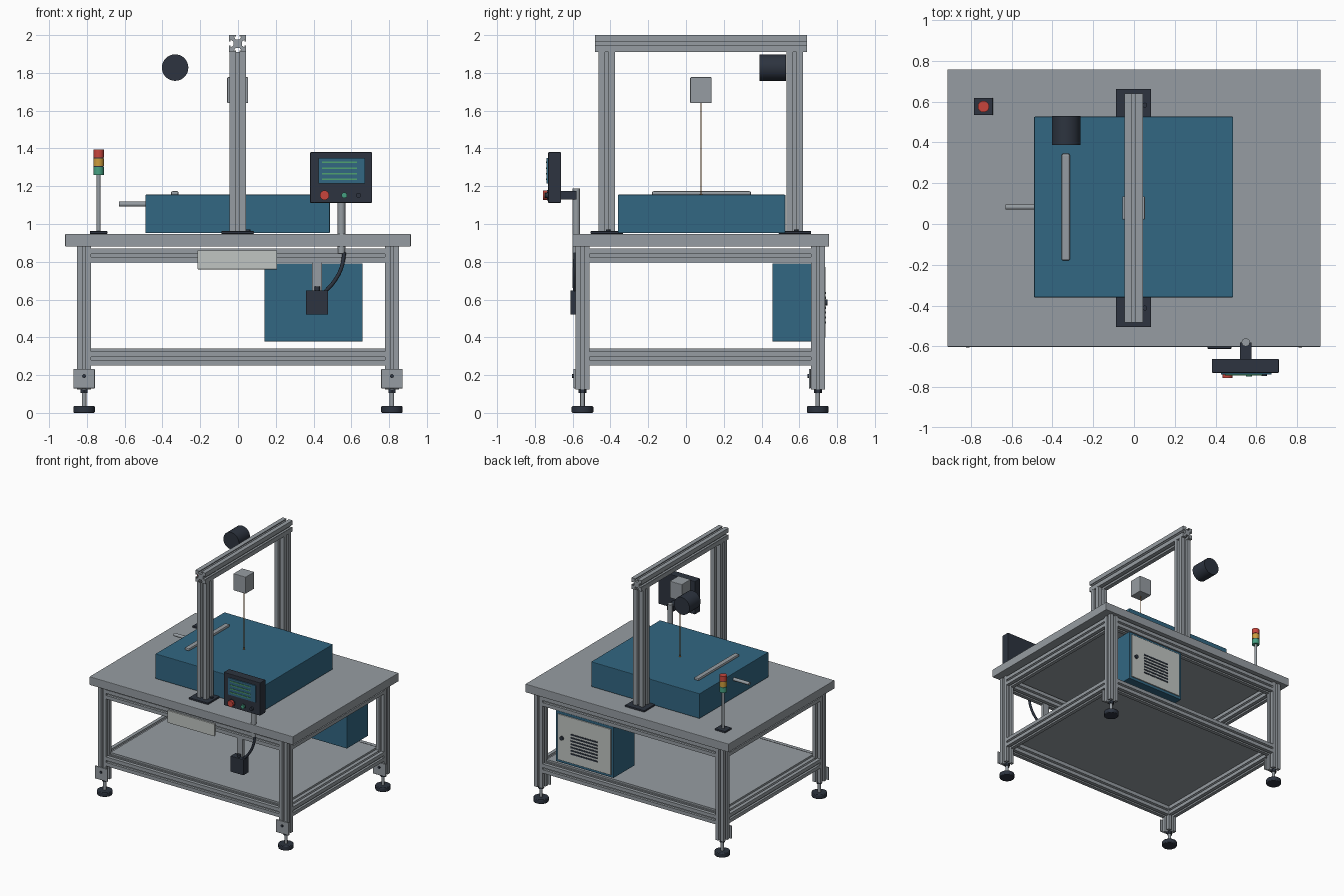
import bpy, bmesh, math
from mathutils import Vector, Matrix

if "Cube" in bpy.data.objects:
    bpy.data.objects.remove(bpy.data.objects["Cube"])

COLORS = {
    "aluminium grey": (0.305, 0.335, 0.36),
    "machine blue": (0.032, 0.135, 0.225),
    "charcoal": (0.026, 0.034, 0.050),
    "light panel": (0.53, 0.56, 0.54),
    "signal red": (0.58, 0.06, 0.045),
    "signal amber": (0.61, 0.33, 0.045),
    "signal green": (0.06, 0.35, 0.22),
    "display green": (0.08, 0.36, 0.16),
    "beam orange": (0.52, 0.19, 0.03),
}
MATS = {}
for key, rgb in COLORS.items():
    MATS[key] = bpy.data.materials.new(key)
    MATS[key].diffuse_color = (*rgb, 1)
GREY, BLUE, DARK, PANEL, RED, AMBER, GREEN, TEXT, BEAM = COLORS


def finish(name, bm, color, bevel=0, smooth=False):
    bmesh.ops.recalc_face_normals(bm, faces=bm.faces)
    me = bpy.data.meshes.new(name)
    bm.to_mesh(me)
    bm.free()
    ob = bpy.data.objects.new(name, me)
    bpy.context.collection.objects.link(ob)
    me.materials.append(MATS[color])
    if bevel:
        mod = ob.modifiers.new("bevel", 'BEVEL')
        mod.width, mod.segments = bevel, 2
    if smooth:
        bpy.ops.object.select_all(action='DESELECT')
        ob.select_set(True)
        bpy.context.view_layer.objects.active = ob
        bpy.ops.object.shade_smooth_by_angle(angle=math.radians(35))
    return ob


def box(name, lo, hi, color, bevel=0):
    """Box between two corners."""
    bm = bmesh.new()
    bmesh.ops.create_cube(bm, size=1)
    lo, hi = Vector(lo), Vector(hi)
    bmesh.ops.scale(bm, vec=hi - lo, verts=bm.verts)
    bmesh.ops.translate(bm, vec=(lo + hi) / 2, verts=bm.verts)
    return finish(name, bm, color, bevel)


def rod(name, a, b, r, color, sides=32, bevel=0):
    """Cylinder from point a to point b."""
    a, b = Vector(a), Vector(b)
    bm = bmesh.new()
    bmesh.ops.create_cone(bm, cap_ends=True, segments=sides, radius1=r, radius2=r, depth=(b - a).length)
    rot = (b - a).to_track_quat('Z', 'Y').to_matrix().to_4x4()
    bmesh.ops.transform(bm, matrix=Matrix.Translation((a + b) / 2) @ rot, verts=bm.verts)
    return finish(name, bm, color, bevel, smooth=sides > 8)


def extrusion(name, a, b, w):
    """Slotted square aluminium profile, T-slot in each side, from a to b."""
    h = w / 2
    side = [(-h, -h), (-.11 * w, -h), (-.11 * w, -.41 * w), (-.22 * w, -.41 * w),
            (-.12 * w, -.25 * w), (.12 * w, -.25 * w), (.22 * w, -.41 * w),
            (.11 * w, -.41 * w), (.11 * w, -h)]
    pts = []
    for k in range(4):
        c, s = round(math.cos(k * math.pi / 2)), round(math.sin(k * math.pi / 2))
        pts += [(x * c - y * s, x * s + y * c) for x, y in side]
    a, b = Vector(a), Vector(b)
    bm = bmesh.new()
    face = bm.faces.new([bm.verts.new((x, y, 0)) for x, y in pts])
    ext = bmesh.ops.extrude_face_region(bm, geom=[face])
    top = [v for v in ext["geom"] if isinstance(v, bmesh.types.BMVert)]
    bmesh.ops.translate(bm, vec=(0, 0, (b - a).length), verts=top)
    rot = (b - a).to_track_quat('Z', 'Y').to_matrix().to_4x4()
    bmesh.ops.transform(bm, matrix=Matrix.Translation(a) @ rot, verts=bm.verts)
    return finish(name, bm, GREY)


# Table frame: legs, feet, foot plates
LX, YF, YB, W = 0.815, -0.548, 0.698, 0.074
box("table_top", (-.915, -.602, .88), (.915, .758, .948), GREY, .004)
for x in (-LX, LX):
    for y in (YF, YB):
        extrusion("leg", (x, y, .125), (x, y, .88), W)
        rod("foot_pad", (x, y, 0), (x, y, .036), .057, DARK, bevel=.005)
        rod("foot_stem", (x, y, .036), (x, y, .125), .012, GREY, 16)
        rod("foot_nut", (x, y, .105), (x, y, .125), .021, DARK, 6)
        box("foot_plate", (x - .057, y - .047, .13), (x + .057, y - .037, .232), GREY, .002)
        rod("foot_plate_bolt", (x, y - .055, .195), (x, y - .047, .195), .010, DARK, 12)

# Horizontal rails and lower shelf
for z in (.288, .833):
    for y in (YF, YB):
        extrusion("long_rail", (-LX + W / 2, y, z), (LX - W / 2, y, z), W)
    for x in (-LX, LX):
        extrusion("side_rail", (x, YF + W / 2, z), (x, YB - W / 2, z), W)
box("shelf", (-LX + .037, YF + .02, .325), (LX - .037, YB - .02, .34), GREY)

# Gantry
for y in (-.419, .576):
    extrusion("gantry_post", (-.002, y, .96), (-.002, y, 1.91), .088)
    box("gantry_base_plate", (-.088, y - .086, .948), (.084, y + .086, .962), DARK, .002)
    rod("base_bolt", (.053, y + .007, .962), (.053, y + .007, .97), .012, DARK, 16)
extrusion("gantry_beam", (-.002, -.482, 1.955), (-.002, .64, 1.955), .09)

# Sensor head with its beam, and the camera drum
box("sensor_head", (-.057, .022, 1.64), (.053, .135, 1.777), GREY, .004)
rod("sensor_beam", (-.002, .08, 1.155), (-.002, .08, 1.64), .0025, BEAM, 8)
rod("beam_spot", (-.002, .08, 1.155), (-.002, .08, 1.158), .008, BEAM, 16)
rod("camera_drum", (-.333, .388, 1.828), (-.333, .53, 1.828), .07, DARK, 48)

# Blue work block with handle bar and side pipe
box("work_block", (-.49, -.36, .952), (.486, .526, 1.155), BLUE, .004)
box("handle_bar", (-.355, -.18, 1.15), (-.314, .345, 1.174), GREY, .009)
rod("side_pipe", (-.63, .083, 1.105), (-.48, .083, 1.105), .013, GREY, 24)

# Signal tower
SX, SY = -.738, .576
box("tower_base", (SX - .046, SY - .042, .948), (SX + .046, SY + .042, .962), DARK, .002)
rod("tower_post", (SX, SY, .962), (SX, SY, 1.26), .011, GREY, 16)
for i, col in enumerate((GREEN, AMBER, RED)):
    z = 1.26 + i * .046
    rod("tower_lamp", (SX, SY, z), (SX, SY, z + .042), .028, col)
    if i < 2:
        rod("tower_spacer", (SX, SY, z + .042), (SX, SY, z + .046), .026, DARK)

# Control panel on its pole
box("control_housing", (.382, -.73, 1.112), (.71, -.661, 1.38), DARK, .004)
box("control_screen", (.427, -.738, 1.214), (.673, -.729, 1.35), BLUE)
for z in (1.327, 1.296, 1.266, 1.237):
    box("screen_line", (.446, -.742, z - .004), (.63, -.737, z + .004), TEXT)
for x, r, d, col in ((.458, .025, .026, RED), (.563, .015, .018, GREEN), (.638, .013, .016, DARK)):
    rod("control_button", (x, -.729, 1.152), (x, -.73 - d, 1.152), r, col, 24)
    rod("button_collar", (x, -.729, 1.152), (x, -.736, 1.152), r * 1.12, DARK, 24)
rod("control_pole", (.548, -.58, .845), (.548, -.58, 1.187), .02, GREY)
box("control_bracket", (.52, -.663, 1.13), (.576, -.58, 1.175), DARK)

# Junction box, its tube and the cable
box("junction_box", (.36, -.612, .52), (.477, -.545, .648), DARK, .003)
box("junction_tube", (.392, -.578, .64), (.446, -.55, .81), GREY, .003)
rod("cable_gland", (.42, -.585, .648), (.42, -.585, .668), .014, DARK, 16)
curve = bpy.data.curves.new("cable", 'CURVE')
curve.dimensions, curve.bevel_depth, curve.bevel_resolution = '3D', .010, 3
spline = curve.splines.new('BEZIER')
path = [(.563, -.585, .85), (.548, -.59, .77), (.51, -.592, .697), (.46, -.588, .64)]
spline.bezier_points.add(len(path) - 1)
for p, co in zip(spline.bezier_points, path):
    p.co = co
    p.handle_left_type = p.handle_right_type = 'AUTO'
cable = bpy.data.objects.new("cable", curve)
bpy.context.collection.objects.link(cable)
curve.materials.append(MATS[DARK])

# Front plate
box("front_plate", (-.214, -.6, .76), (.207, -.586, .86), PANEL, .002)

# Electrical cabinet with vented door on the back
box("cabinet", (.14, .457, .378), (.66, .73, .792), BLUE, .004)
box("cabinet_door", (.16, .729, .4), (.64, .739, .772), PANEL, .002)
rod("door_latch", (.598, .738, .585), (.598, .75, .585), .016, DARK, 20)
for i in range(7):
    z = .635 - i * .026
    box("door_vent", (.28, .738, z - .006), (.52, .742, z + .006), DARK)

for m in bpy.data.materials:
    if m.users and not m.is_grease_pencil:
        m.use_nodes = True
        m.node_tree.nodes["Principled BSDF"].inputs["Base Color"].default_value = m.diffuse_color
